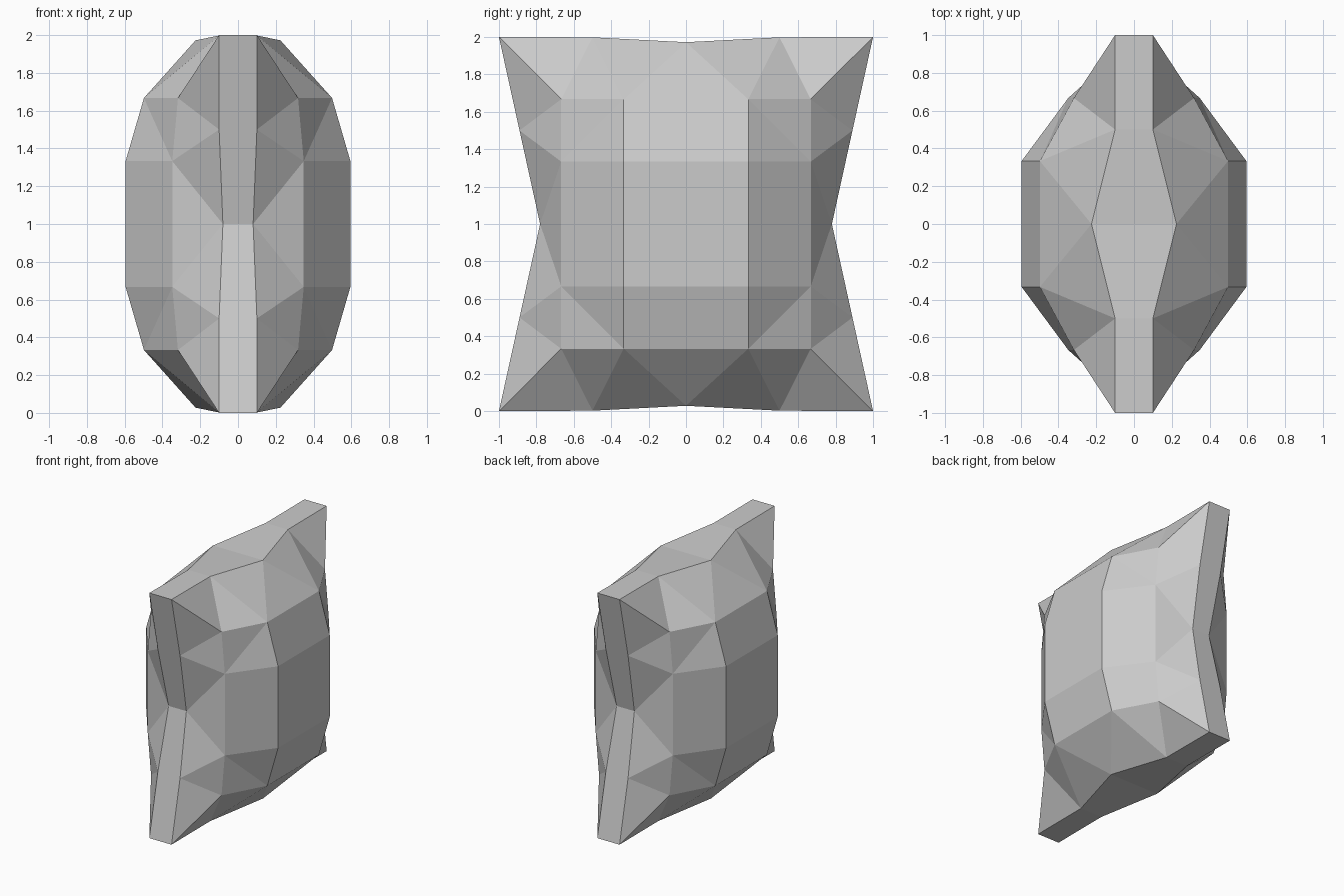
import bpy

if "Cube" in bpy.data.objects:
    bpy.data.objects.remove(bpy.data.objects["Cube"])

# One eighth of the cushion (x, y, z measured from its centre); mirrored three ways
points = {
    # puffed panel
    "mid":     (0.595, 0, 0),       "mid_y":    (0.595, 0.333, 0),
    "mid_z":   (0.595, 0, 0.333),   "bulge":    (0.595, 0.333, 0.333),
    "side":    (0.348, 0.667, 0),   "side_up":  (0.348, 0.667, 0.333),
    "top":     (0.498, 0, 0.667),   "top_out":  (0.498, 0.333, 0.667),
    "inner":   (0.318, 0.667, 0.667),
    # border seam
    "seam_side":  (0.08, 0.78, 0),  "seam_side2": (0.1, 0.89, 0.5),
    "corner":     (0.1, 1, 1),
    "seam_top2":  (0.1, 0.5, 0.998), "seam_top":  (0.225, 0, 0.972),
    # middle of the edge band
    "band_side":  (0, 0.78, 0),     "band_side2": (0, 0.89, 0.5),
    "band_corner": (0, 1, 1),
    "band_top2":  (0, 0.5, 0.998),  "band_top":   (0, 0, 0.972),
}
faces = [
    # panel
    "mid mid_y bulge mid_z", "mid_y side side_up bulge",
    "mid_z bulge top_out top", "bulge side_up top_out", "side_up inner top_out",
    # side slope
    "side seam_side side_up", "seam_side seam_side2 side_up",
    "side_up seam_side2 inner", "seam_side2 corner inner",
    # top slope
    "inner corner seam_top2", "top_out inner seam_top2",
    "top_out seam_top2 seam_top", "top top_out seam_top",
    # edge band
    "seam_side band_side band_side2 seam_side2",
    "seam_side2 band_side2 band_corner corner",
    "corner band_corner band_top2 seam_top2",
    "seam_top2 band_top2 band_top seam_top",
]
names = list(points)
mesh = bpy.data.meshes.new("cushion")
mesh.from_pydata(list(points.values()), [],
                 [[names.index(n) for n in f.split()] for f in faces])
mesh.update()

cushion = bpy.data.objects.new("cushion", mesh)
bpy.context.collection.objects.link(cushion)
cushion.location.z = 1
mirror = cushion.modifiers.new("mirror", "MIRROR")
mirror.use_axis = (True, True, True)
mirror.use_clip = True
